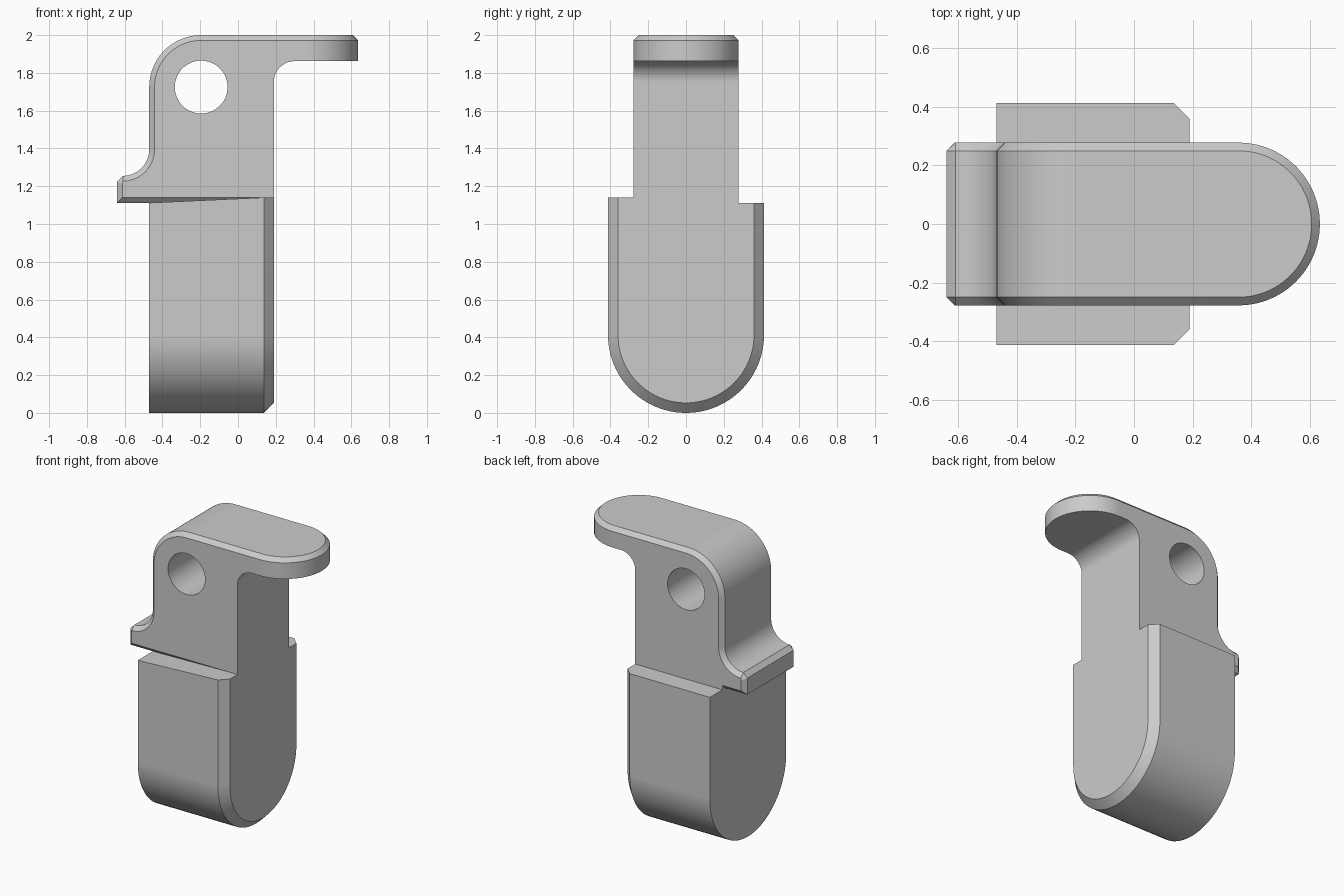
import bpy
import bmesh
from math import sin, cos, radians

if "Cube" in bpy.data.objects:
    bpy.data.objects.remove(bpy.data.objects["Cube"], do_unlink=True)

grey = bpy.data.materials.new("plain grey")
grey.use_nodes = True
grey.diffuse_color = (0.6, 0.6, 0.6, 1)
grey.node_tree.nodes["Principled BSDF"].inputs["Base Color"].default_value = (0.6, 0.6, 0.6, 1)


def arc(cx, cy, r, start, end, steps=24):
    angles = [radians(start + (end - start) * i / steps) for i in range(steps + 1)]
    return [(cx + r * cos(a), cy + r * sin(a)) for a in angles]


def loft(bm, rings, skip=None, cap_start=True, cap_end=True):
    """Join matching rings of points, leaving out one column if asked."""
    rows = [[bm.verts.new(p) for p in ring] for ring in rings]
    n = len(rows[0])
    for a, b in zip(rows, rows[1:]):
        for i in range(n):
            if i != skip:
                j = (i + 1) % n
                bm.faces.new((a[i], a[j], b[j], b[i]))
    if cap_start:
        bm.faces.new(rows[0])
    if cap_end:
        bm.faces.new(rows[-1])


def finish(bm, name):
    bmesh.ops.remove_doubles(bm, verts=bm.verts, dist=0.0002)
    bmesh.ops.recalc_face_normals(bm, faces=bm.faces)
    mesh = bpy.data.meshes.new(name)
    bm.to_mesh(mesh)
    bm.free()
    mesh.materials.append(grey)
    obj = bpy.data.objects.new(name, mesh)
    bpy.context.collection.objects.link(obj)
    return obj


def combine(target, tool, operation):
    bpy.ops.object.select_all(action='DESELECT')
    bpy.context.view_layer.objects.active = target
    target.select_set(True)
    mod = target.modifiers.new(operation.title(), 'BOOLEAN')
    mod.operation, mod.solver, mod.object = operation, 'EXACT', tool
    bpy.ops.object.modifier_apply(modifier=mod.name)
    bpy.data.objects.remove(tool, do_unlink=True)


# Upper bracket: side profile with a chamfer along its outer edge
W, D, TAB_X, TAB_Z = 0.278, 0.028, 0.357, 1.862


def outer_path(d):
    path = [(-0.64 + d, 1.112 + d), (-0.64 + d, 1.225 - 0.4 * d)]
    path += arc(-0.61, 1.395, 0.14 + d, -90, 0)
    path += arc(-0.195, 1.725, 0.275 - d, 180, 90)
    return path + [(TAB_X, 2 - d)]


def bracket_ring(y, d):
    path = outer_path(d) + [(TAB_X, TAB_Z)]
    path += arc(0.30, 1.752, 0.11, 90, 180, 16) + [(0.19, 1.112 + d)]
    return [(x, y, z) for x, z in path]


bm = bmesh.new()
loft(bm, [bracket_ring(-W, D), bracket_ring(D - W, 0),
          bracket_ring(W - D, 0), bracket_ring(W, D)],
     skip=len(outer_path(0)) - 1)


# Rounded end of the top tab, welded to the open end of the bracket
def tab_ring(r, z):
    return [(x, y, z) for x, y in arc(TAB_X, 0, r, -90, 90, 48)]


rings = [tab_ring(W, TAB_Z), tab_ring(W, 2 - D), tab_ring(W - D, 2)]
loft(bm, rings, skip=len(rings[0]) - 1, cap_start=False)
under = rings[0] + [(TAB_X, W - D, TAB_Z), (TAB_X, D - W, TAB_Z)]
bm.faces.new([bm.verts.new(p) for p in under])
bracket = finish(bm, "bracket")

# Cross hole
bm = bmesh.new()
loft(bm, [[(x, y, z) for x, z in arc(-0.195, 1.725, 0.14, 0, 352.5, 47)]
          for y in (-0.5, 0.5)])
hole = finish(bm, "hole_cutter")
hole.hide_render = True
combine(bracket, hole, 'DIFFERENCE')


# Lower body: round-bottomed block, front shoulder rising towards +x
def body_ring(x, r, front_z):
    path = [(-r, front_z)] + arc(0, 0.413, r, 180, 360, 48)
    path += [(r, 1.11), (W, 1.11), (W, 1.16), (-0.2, 1.16), (-0.2, front_z)]
    return [(x, y, z) for y, z in path]


bm = bmesh.new()
loft(bm, [body_ring(-0.47, 0.413, 1.112), body_ring(0.137, 0.413, 1.14),
          body_ring(0.19, 0.36, 1.14)])
body = finish(bm, "bracket_body")
combine(body, bracket, 'UNION')

# Clean flat areas and smooth only the curved ones
bm = bmesh.new()
bm.from_mesh(body.data)
bmesh.ops.remove_doubles(bm, verts=bm.verts, dist=0.0001)
bmesh.ops.dissolve_limit(bm, angle_limit=radians(0.3), verts=bm.verts, edges=bm.edges)
bm.to_mesh(body.data)
bm.free()
bpy.ops.object.select_all(action='DESELECT')
body.select_set(True)
bpy.context.view_layer.objects.active = body
bpy.ops.object.shade_smooth_by_angle(angle=radians(25))
weighted = body.modifiers.new("Weighted normals", 'WEIGHTED_NORMAL')
weighted.keep_sharp = True
